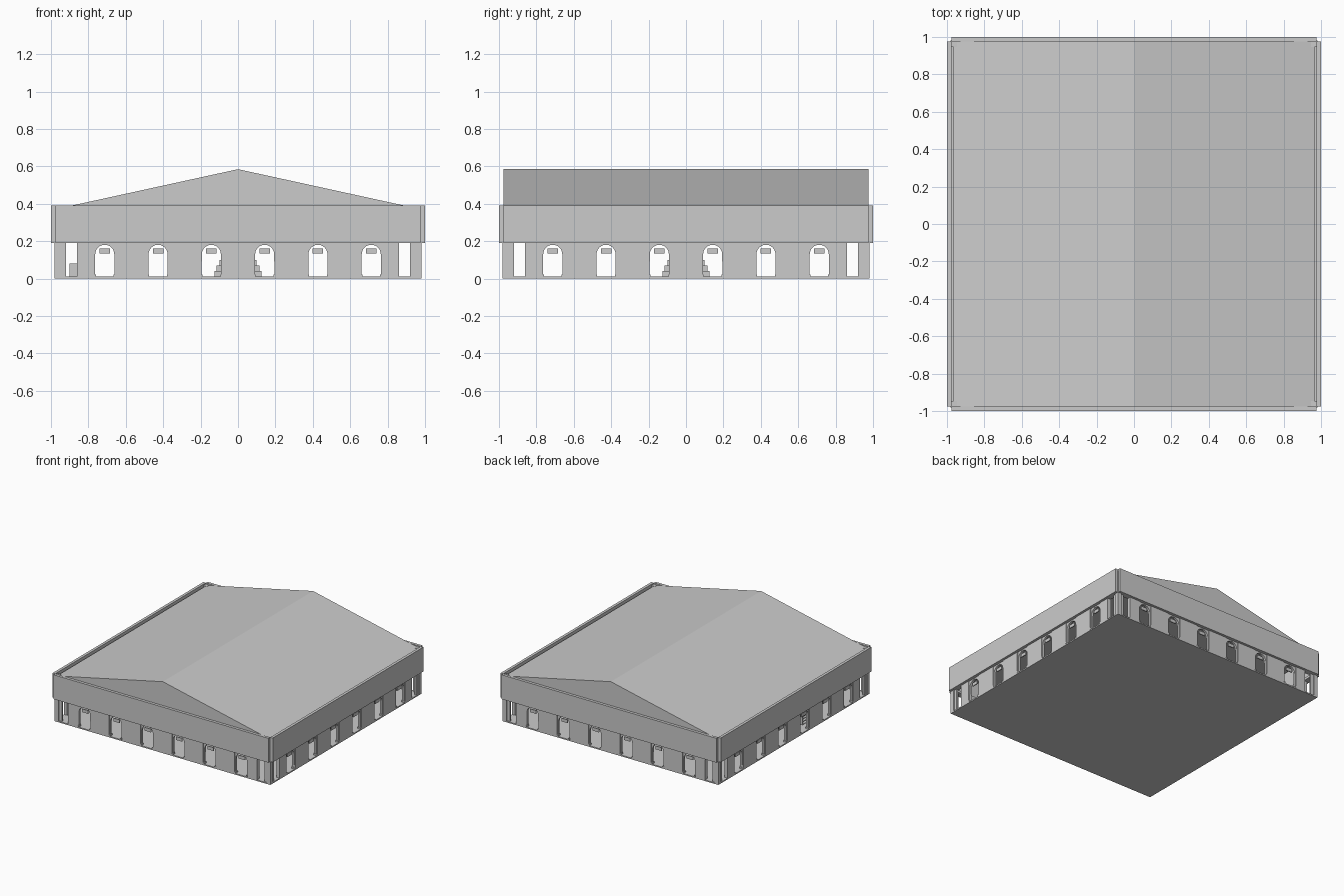
import bpy, bmesh, math
from mathutils import Matrix, Vector

cube = bpy.data.objects.get("Cube")
if cube:
    bpy.data.objects.remove(cube, do_unlink=True)

grey = bpy.data.materials.new("plain grey")
grey.use_nodes = True
colour = (0.6, 0.6, 0.6, 1)
grey.diffuse_color = colour
grey.node_tree.nodes["Principled BSDF"].inputs["Base Color"].default_value = colour


def finish(name, bm):
    bmesh.ops.recalc_face_normals(bm, faces=bm.faces)
    mesh = bpy.data.meshes.new(name)
    bm.to_mesh(mesh)
    bm.free()
    mesh.materials.append(grey)
    ob = bpy.data.objects.new(name, mesh)
    bpy.context.scene.collection.objects.link(ob)
    return ob


def add_box(bm, x0, x1, y0, y1, z0, z1, turn=Matrix()):
    size = Matrix.Diagonal((x1 - x0, y1 - y0, z1 - z0, 1))
    place = Matrix.Translation(((x0 + x1) / 2, (y0 + y1) / 2, (z0 + z1) / 2))
    bmesh.ops.create_cube(bm, size=1, matrix=turn @ place @ size)


def add_profile(bm, points, y0, y1, turn=Matrix()):
    """Extrude an x-z outline from y0 to y1."""
    face = bm.faces.new([bm.verts.new(turn @ Vector((x, y0, z))) for x, z in points])
    new = bmesh.ops.extrude_face_region(bm, geom=[face])["geom"]
    move = turn.to_3x3() @ Vector((0, y1 - y0, 0))
    bmesh.ops.translate(bm, vec=move, verts=[v for v in new if isinstance(v, bmesh.types.BMVert)])


FLOOR, HEAD, TOP, RIDGE = 0.01, 0.19, 0.39, 0.585
HALF_OPEN = 0.058
PITCH = 0.285
centres = [(i - 2.5) * PITCH for i in range(6)]
sides = {"front": 0, "left": 90, "back": 180, "right": 270}

# Floor slab
bm = bmesh.new()
add_box(bm, -0.98, 0.98, -0.98, 0.98, 0, FLOOR)
finish("floor_slab", bm)

# Gable roof, its eaves sunk behind the parapet
bm = bmesh.new()
eave = 0.965
low = TOP - 0.016
add_profile(bm, [(-eave, low - 0.01), (eave, low - 0.01), (eave, low), (0, RIDGE), (-eave, low)], -0.975, 0.975)
finish("gable_roof", bm)

# Arch curve shared by every opening
radius = 0.051
spring = 0.13
arch = [(radius * math.cos(a), spring + radius * math.sin(a))
        for a in [math.pi * i / 12 for i in range(13)]]
infill = ([(HALF_OPEN, FLOOR), (radius + 0.001, FLOOR)] + arch +
          [(-radius - 0.001, FLOOR), (-HALF_OPEN, FLOOR), (-HALF_OPEN, HEAD), (HALF_OPEN, HEAD)])

for side, angle in sides.items():
    turn = Matrix.Rotation(math.radians(angle), 4, "Z")

    # Deep fascia, stopping short of the corners
    bm = bmesh.new()
    add_box(bm, -0.977, 0.977, -1, -0.977, HEAD, TOP, turn)
    finish(side + "_fascia", bm)

    # Flat wall piers between the openings
    bm = bmesh.new()
    edges = [-0.86]
    for c in centres:
        edges += [c - HALF_OPEN, c + HALF_OPEN]
    edges.append(0.86)
    for a, b in zip(edges[::2], edges[1::2]):
        add_box(bm, a, b, -0.98, -0.95, FLOOR, HEAD, turn)
    # Head beam hidden behind the fascia
    add_box(bm, -0.977, 0.977, -0.977, -0.95, HEAD, HEAD + 0.02, turn)
    finish(side + "_piers", bm)

    # Arched frames with small hanging panels and foot blocks
    bm = bmesh.new()
    for c in centres:
        here = turn @ Matrix.Translation((c, 0, 0))
        add_profile(bm, infill, -0.974, -0.956, here)
        add_box(bm, -0.028, 0.028, -0.969, -0.961, 0.135, 0.162, here)
        for s in (-1, 1):
            x0, x1 = sorted((s * 0.048, s * HALF_OPEN))
            add_box(bm, x0, x1, -0.982, -0.952, FLOOR, 0.022, here)
    finish(side + "_arches", bm)

    # Corner post with two set-back fins
    bm = bmesh.new()
    add_box(bm, -0.98, -0.947, -0.98, -0.947, FLOOR, TOP - 0.01, turn)
    add_box(bm, -0.947, -0.92, -0.972, -0.96, FLOOR, HEAD, turn)
    add_box(bm, -0.972, -0.96, -0.947, -0.92, FLOOR, HEAD, turn)
    finish(side + "_corner_post", bm)

# Stepped centrepiece inside the hall
bm = bmesh.new()
for half, z0, z1 in ((0.125, FLOOR, 0.04), (0.115, 0.04, 0.07), (0.1, 0.07, 0.1), (0.09, 0.1, 0.125)):
    add_box(bm, -half, half, -half, half, z0, z1)
finish("centre_steps", bm)

# Small shelf unit behind a side pier
bm = bmesh.new()
for z in (FLOOR, 0.033, 0.055, 0.075):
    add_box(bm, -0.9, -0.8, -0.34, -0.23, z, z + 0.005)
for y in (-0.34, -0.235):
    add_box(bm, -0.9, -0.8, y, y + 0.005, FLOOR, 0.08)
finish("shelf_unit", bm)
